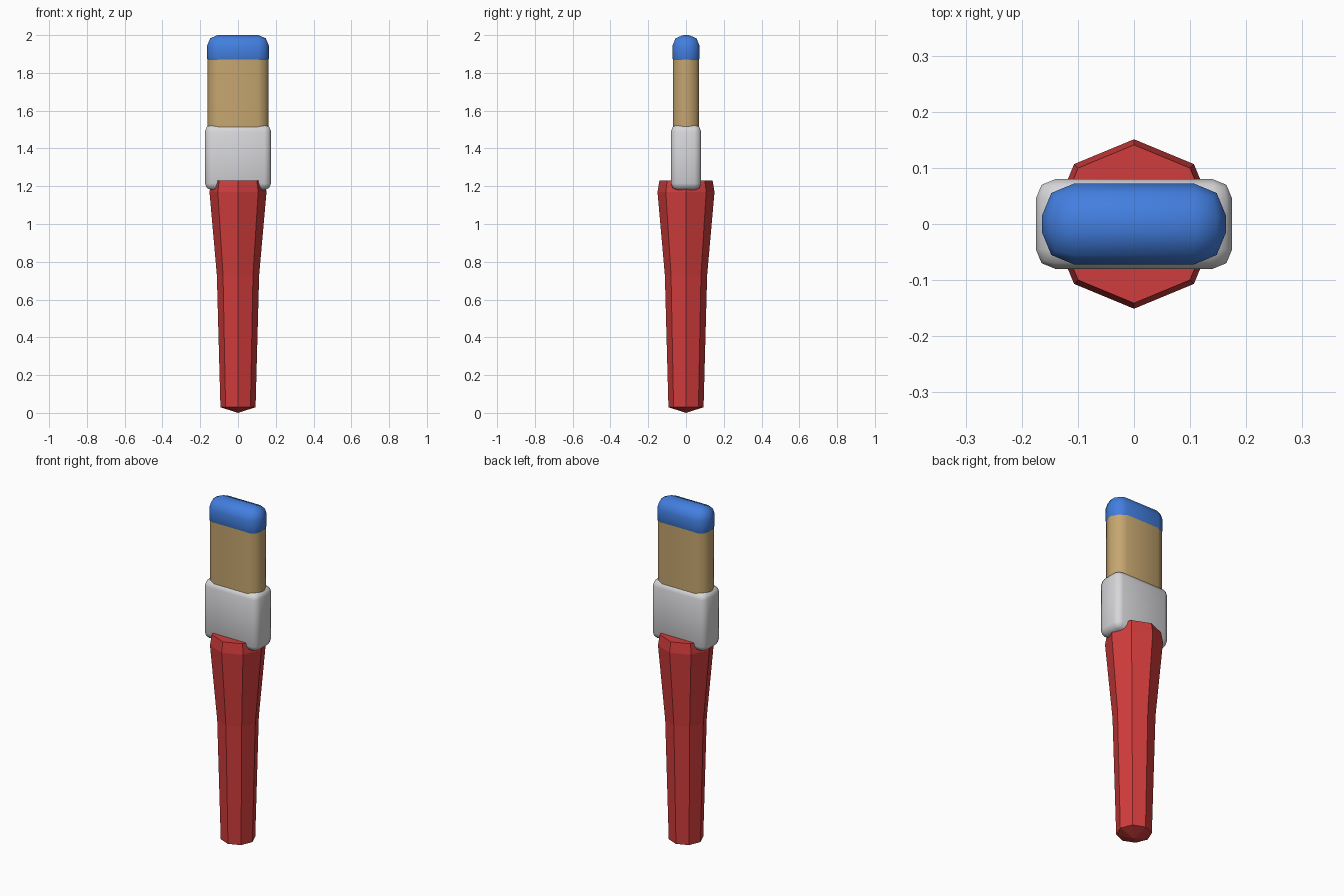
import bpy
import bmesh
from math import cos, sin, pi, radians

cube = bpy.data.objects.get("Cube")
if cube:
    bpy.data.objects.remove(cube, do_unlink=True)


def material(name, rgb):
    mat = bpy.data.materials.new(name)
    mat.use_nodes = True
    mat.diffuse_color = (*rgb, 1)
    mat.node_tree.nodes["Principled BSDF"].inputs["Base Color"].default_value = (*rgb, 1)
    return mat


red = material("red_paint", (0.64, 0.045, 0.045))
grey = material("light_metal", (0.68, 0.68, 0.70))
tan = material("tan_bristle", (0.56, 0.38, 0.16))
blue = material("blue_paint", (0.055, 0.21, 0.74))


def add_object(name, bm, mat):
    bmesh.ops.recalc_face_normals(bm, faces=bm.faces)
    mesh = bpy.data.meshes.new(name)
    bm.to_mesh(mesh)
    bm.free()
    mesh.materials.append(mat)
    obj = bpy.data.objects.new(name, mesh)
    bpy.context.collection.objects.link(obj)
    return obj


def rounded_box(name, half_x, half_y, bottom, top, radius, mat, upright_only=False):
    """Box with two-segment rounded edges, smooth shaded."""
    bm = bmesh.new()
    bmesh.ops.create_cube(bm, size=2)
    for v in bm.verts:
        v.co = (v.co.x * half_x, v.co.y * half_y, top if v.co.z > 0 else bottom)
    edges = [e for e in bm.edges
             if not upright_only or abs(e.verts[0].co.z - e.verts[1].co.z) > 0.01]
    bmesh.ops.bevel(bm, geom=edges, offset=radius, segments=2, profile=0.5,
                    affect='EDGES', clamp_overlap=True)
    obj = add_object(name, bm, mat)
    bpy.ops.object.select_all(action='DESELECT')
    obj.select_set(True)
    bpy.context.view_layer.objects.active = obj
    bpy.ops.object.shade_smooth_by_angle(angle=radians(50))
    return obj


def faceted_handle(name, profile, sides, mat):
    """Flat-sided tapering handle with a shallow pointed end and a flat top."""
    bm = bmesh.new()
    rings = []
    for radius, z in profile:
        rings.append([bm.verts.new((radius * cos(2 * pi * i / sides),
                                    radius * sin(2 * pi * i / sides), z))
                      for i in range(sides)])
    tip = bm.verts.new((0, 0, 0))
    for i in range(sides):
        j = (i + 1) % sides
        for low, high in zip(rings, rings[1:]):
            bm.faces.new((low[i], low[j], high[j], high[i]))
        bm.faces.new((tip, rings[0][j], rings[0][i]))
    bm.faces.new(rings[-1])
    return add_object(name, bm, mat)


faceted_handle("handle", [(0.093, 0.03), (0.112, 0.73), (0.151, 1.17), (0.141, 1.23)], 8, red)
rounded_box("ferrule", 0.175, 0.08, 1.18, 1.525, 0.035, grey)
rounded_box("bristles", 0.162, 0.07, 1.45, 1.91, 0.057, tan, upright_only=True)
rounded_box("painted_tip", 0.164, 0.072, 1.82, 2.0, 0.057, blue)
